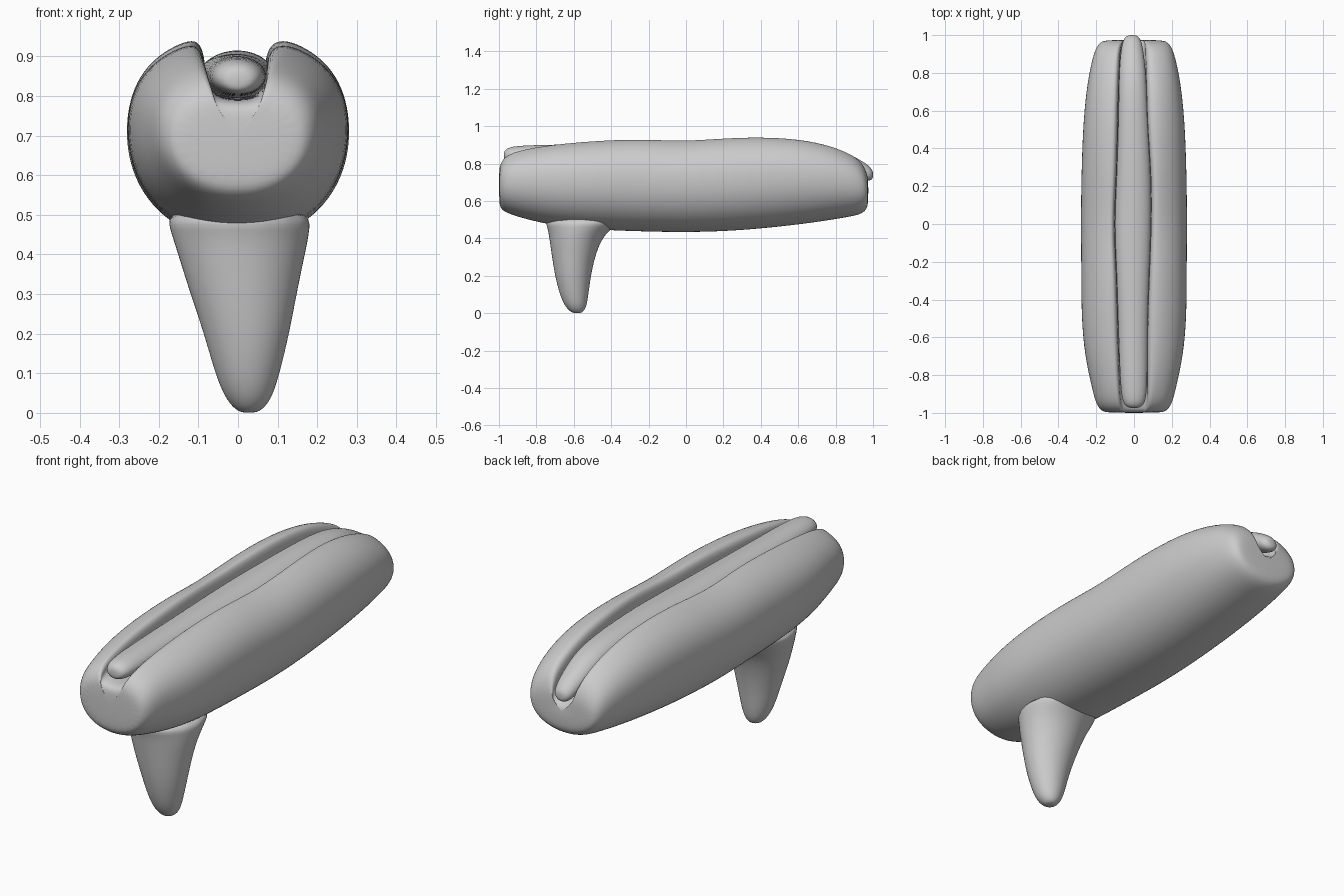
import bpy, bmesh
from math import sin, cos, pi


def loft(name, rings, levels):
    """Skin a list of closed rings, cap both ends, smooth with subdivision."""
    bm = bmesh.new()
    rows = [[bm.verts.new(p) for p in ring] for ring in rings]
    n = len(rows[0])
    for a, b in zip(rows, rows[1:]):
        for i in range(n):
            j = (i + 1) % n
            bm.faces.new((a[i], a[j], b[j], b[i]))
    for row in (rows[0], rows[-1]):
        bm.faces.new(row)
    bmesh.ops.recalc_face_normals(bm, faces=bm.faces)
    for f in bm.faces:
        f.smooth = True
    me = bpy.data.meshes.new(name)
    bm.to_mesh(me)
    bm.free()
    ob = bpy.data.objects.new(name, me)
    bpy.context.collection.objects.link(ob)
    mod = ob.modifiers.new("smooth", 'SUBSURF')
    mod.levels = mod.render_levels = levels
    return ob


def spow(v, e):
    return (abs(v) ** e) * (1 if v >= 0 else -1)


# Bun: half width, bottom, top, groove floor, groove left and right edges
def bun_ring(y, w, bottom, top, floor, left, right):
    mid = bottom + (top - bottom) * 0.55

    def side(s, g):
        lip = min(0.045, (top - floor) * 0.3)
        pts = [(s * g * 0.7, floor + lip * 0.25),
               (s * g * 1.03, floor + (top - floor) * 0.35),
               (s * g, top - lip * 1.1),
               (s * (g + 0.012), top - lip * 0.3)]
        for k in range(11):
            t = 1.13 - k * (1.13 + pi / 2) / 11
            h = (top - mid) * 1.02 if t > 0 else mid - bottom
            e = 0.86 if t > 0 else 0.95
            pts.append((s * w * spow(cos(t), e), mid + h * spow(sin(t), e)))
        return pts

    r, l = side(1, right), side(-1, left)
    prof = [(0, floor)] + r + [(0, bottom)] + l[::-1]
    return [(x, y, z) for x, z in prof]


bun_stations = [
    (-1.00, 0.14, 0.59, 0.77, 0.75, 0.05, 0.05),
    (-0.99, 0.175, 0.555, 0.815, 0.78, 0.06, 0.06),
    (-0.95, 0.205, 0.53, 0.86, 0.79, 0.07, 0.07),
    (-0.85, 0.228, 0.50, 0.89, 0.79, 0.075, 0.07),
    (-0.70, 0.262, 0.465, 0.915, 0.79, 0.08, 0.07),
    (-0.50, 0.281, 0.445, 0.935, 0.79, 0.085, 0.07),
    (-0.25, 0.281, 0.435, 0.947, 0.79, 0.09, 0.08),
    (0.00, 0.284, 0.43, 0.932, 0.79, 0.105, 0.09),
    (0.25, 0.281, 0.437, 0.955, 0.79, 0.09, 0.09),
    (0.50, 0.273, 0.46, 0.955, 0.78, 0.085, 0.07),
    (0.70, 0.256, 0.485, 0.93, 0.76, 0.08, 0.065),
    (0.85, 0.229, 0.51, 0.88, 0.73, 0.075, 0.06),
    (0.93, 0.205, 0.525, 0.83, 0.70, 0.07, 0.06),
    (0.965, 0.18, 0.55, 0.77, 0.68, 0.06, 0.055),
    (0.975, 0.14, 0.59, 0.71, 0.66, 0.05, 0.05),
]
loft("bun", [bun_ring(*s) for s in bun_stations], 2)


# Sausage: y, centre x, centre z, half width, half height
sausage_stations = [
    (-0.975, 0, 0.84, 0.025, 0.02),
    (-0.96, 0, 0.845, 0.055, 0.04),
    (-0.90, 0, 0.85, 0.074, 0.05),
    (-0.60, -0.005, 0.85, 0.08, 0.055),
    (-0.30, -0.005, 0.85, 0.088, 0.06),
    (0.00, -0.007, 0.85, 0.103, 0.06),
    (0.30, 0.0, 0.86, 0.092, 0.06),
    (0.60, -0.005, 0.86, 0.08, 0.055),
    (0.78, -0.007, 0.84, 0.075, 0.055),
    (0.90, -0.01, 0.785, 0.065, 0.055),
    (0.97, -0.01, 0.75, 0.052, 0.048),
    (0.993, -0.01, 0.742, 0.035, 0.03),
    (1.00, -0.01, 0.74, 0.015, 0.015),
]
loft("sausage", [[(cx + w * cos(2 * pi * i / 12), y, cz + h * sin(2 * pi * i / 12))
                  for i in range(12)] for y, cx, cz, w, h in sausage_stations], 2)


# Tapered peg leg: z, x range, y range
leg_stations = [
    (0.00, 0.01, 0.045, -0.60, -0.565),
    (0.01, -0.01, 0.065, -0.622, -0.545),
    (0.04, -0.035, 0.088, -0.65, -0.53),
    (0.10, -0.06, 0.107, -0.677, -0.52),
    (0.20, -0.088, 0.132, -0.703, -0.507),
    (0.32, -0.13, 0.155, -0.722, -0.48),
    (0.41, -0.158, 0.175, -0.735, -0.44),
    (0.46, -0.175, 0.185, -0.745, -0.385),
    (0.52, -0.19, 0.19, -0.77, -0.32),
]
loft("leg", [[((a + b) / 2 + (b - a) / 2 * cos(2 * pi * i / 16),
               (c + d) / 2 + (d - c) / 2 * sin(2 * pi * i / 16), z)
              for i in range(16)] for z, a, b, c, d in leg_stations], 2)
